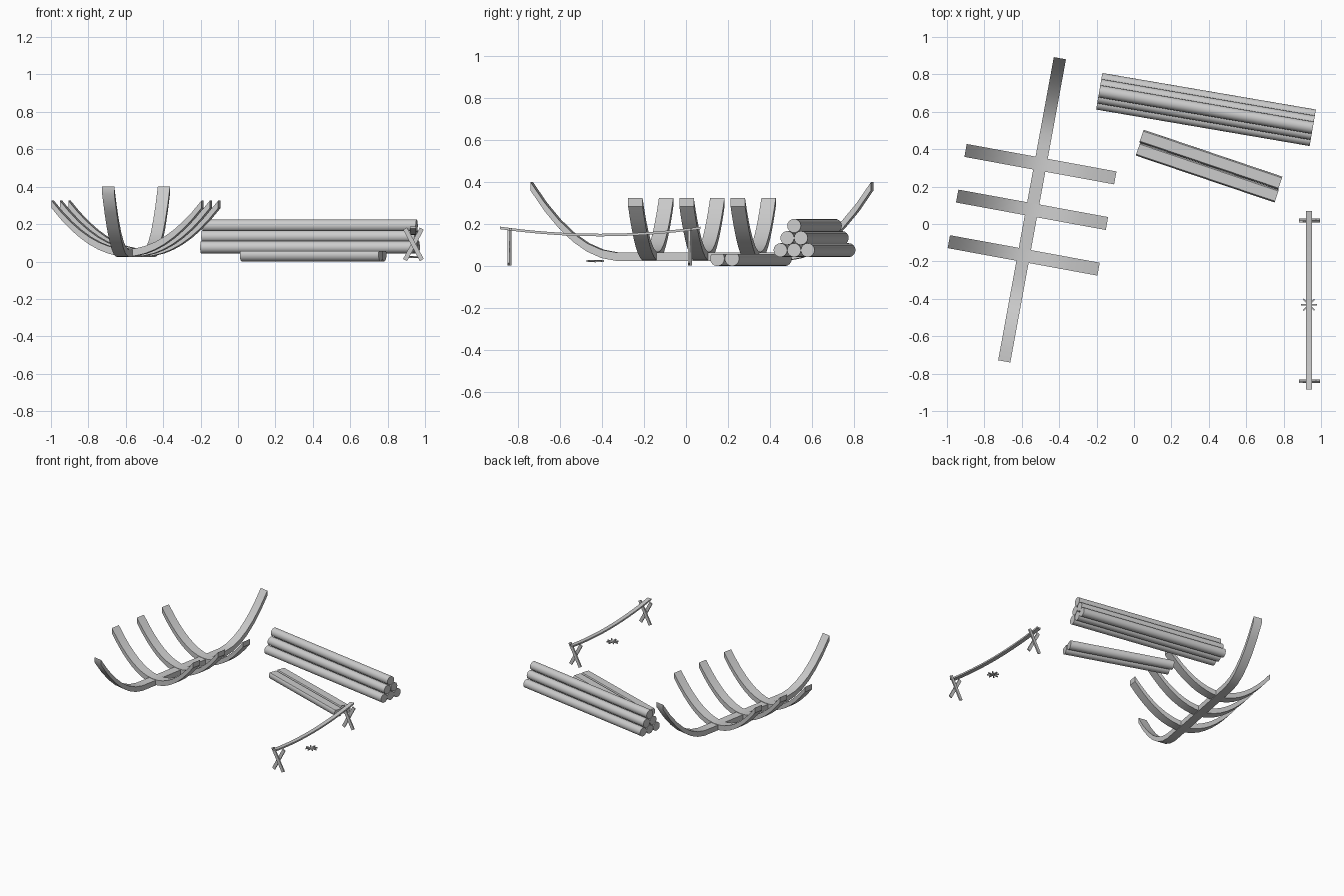
import bpy, bmesh
from math import sin, cos, radians, pi, atan2, hypot
from mathutils import Matrix, Vector

if "Cube" in bpy.data.objects:
    bpy.data.objects.remove(bpy.data.objects["Cube"])


def finish(bm, name, mat, smooth=True):
    bmesh.ops.recalc_face_normals(bm, faces=bm.faces)
    me = bpy.data.meshes.new(name)
    bm.to_mesh(me)
    bm.free()
    ob = bpy.data.objects.new(name, me)
    bpy.context.collection.objects.link(ob)
    ob.matrix_world = mat
    if smooth:
        bpy.context.view_layer.objects.active = ob
        ob.select_set(True)
        bpy.ops.object.shade_smooth_by_angle(angle=radians(35))
        ob.select_set(False)
    return ob


def bent_beam(name, half, width, thick, lift, loc, ang, segs=16):
    """Beam along local x whose vertical offset follows lift(u), u in -1..1."""
    bm = bmesh.new()
    rings = []
    for i in range(segs + 1):
        u = 2 * i / segs - 1
        z = lift(u)
        rings.append([bm.verts.new((u * half, sy * width / 2, z + sz * thick / 2))
                      for sy, sz in ((-1, -1), (1, -1), (1, 1), (-1, 1))])
    for a, b in zip(rings, rings[1:]):
        for k in range(4):
            bm.faces.new((a[k], a[(k + 1) % 4], b[(k + 1) % 4], b[k]))
    bm.faces.new(rings[0])
    bm.faces.new(rings[-1][::-1])
    return finish(bm, name, Matrix.Translation(loc) @ Matrix.Rotation(ang, 4, 'Z'))


def log(name, p, q, z, r, cut=None, sides=16):
    """Horizontal log from p to q; cut = local height of a flat top."""
    bm = bmesh.new()
    d = Vector(q) - Vector(p)
    bmesh.ops.create_cone(bm, cap_ends=True, segments=sides, radius1=r, radius2=r,
                          depth=d.length, matrix=Matrix.Rotation(pi / 2, 4, 'Y'))
    if cut is not None:
        res = bmesh.ops.bisect_plane(bm, geom=bm.verts[:] + bm.edges[:] + bm.faces[:],
                                     plane_co=(0, 0, cut), plane_no=(0, 0, 1), clear_outer=True)
        bmesh.ops.contextual_create(
            bm, geom=[e for e in res['geom_cut'] if isinstance(e, bmesh.types.BMEdge)])
    c = (Vector(p) + Vector(q)) / 2
    return finish(bm, name, Matrix.Translation((c.x, c.y, z))
                  @ Matrix.Rotation(atan2(d.y, d.x), 4, 'Z'))


def box(name, size, mat):
    bm = bmesh.new()
    bmesh.ops.create_cube(bm, size=1, matrix=Matrix.Diagonal((*size, 1)))
    return finish(bm, name, mat, False)


# Hull skeleton: keel with raised ends and three curved ribs
tilt = radians(10.4)
keel_dir = Vector((sin(tilt), cos(tilt), 0))
centre = Vector((-0.545, 0.076, 0.045))
bent_beam("keel", 0.824, 0.066, 0.04,
          lambda u: 0.335 * (max(0, abs(u) - 0.48) / 0.52) ** 2,
          centre, pi / 2 - tilt, 24)
for i in (-1, 0, 1):
    bent_beam(f"rib_{i + 2}", 0.407, 0.07, 0.04, lambda u: 0.258 * u * u,
              centre + keel_dir * 0.248 * i + Vector((0, 0, 0.002)), -tilt)

# Stacked log pile, three-two-one
a = radians(-9.7)
along, across = Vector((cos(a), sin(a))), Vector((-sin(a), cos(a)))
mid = Vector((0.385, 0.612))
for row in range(3):
    for k in range(3 - row):
        c = mid + across * 0.066 * (k - (2 - row) / 2)
        log(f"pile_log_{row}_{k}", c - along * 0.579, c + along * 0.579,
            0.076 + 0.058 * row, 0.033)

# Two split logs with flat tops
log("split_log_back", (0.04, 0.47), (0.782, 0.219), 0.036, 0.036, 0.021)
log("split_log_front", (0.021, 0.4), (0.763, 0.149), 0.036, 0.036, 0.021)

# Sagging rail on two crossed-leg trestles
rx = 0.935
bent_beam("rail", 0.478, 0.032, 0.012, lambda u: 0.034 * u * u,
          (rx, -0.408, 0.148), pi / 2)
for n, y in (("front", -0.841), ("back", 0.019)):
    for s in (-1, 1):
        box(f"{n}_trestle_leg_{s}", (0.024, 0.01, 0.19),
            Matrix.Translation((rx + 0.003, y + s * 0.005, 0.092))
            @ Matrix.Rotation(s * radians(28), 4, 'Y'))

# Small star of firewood sticks under the rail
for k in range(4):
    box(f"firewood_stick_{k}", (0.085, 0.008, 0.008),
        Matrix.Translation((rx, -0.432, 0.022 + 0.001 * k))
        @ Matrix.Rotation(k * pi / 4, 4, 'Z'))
